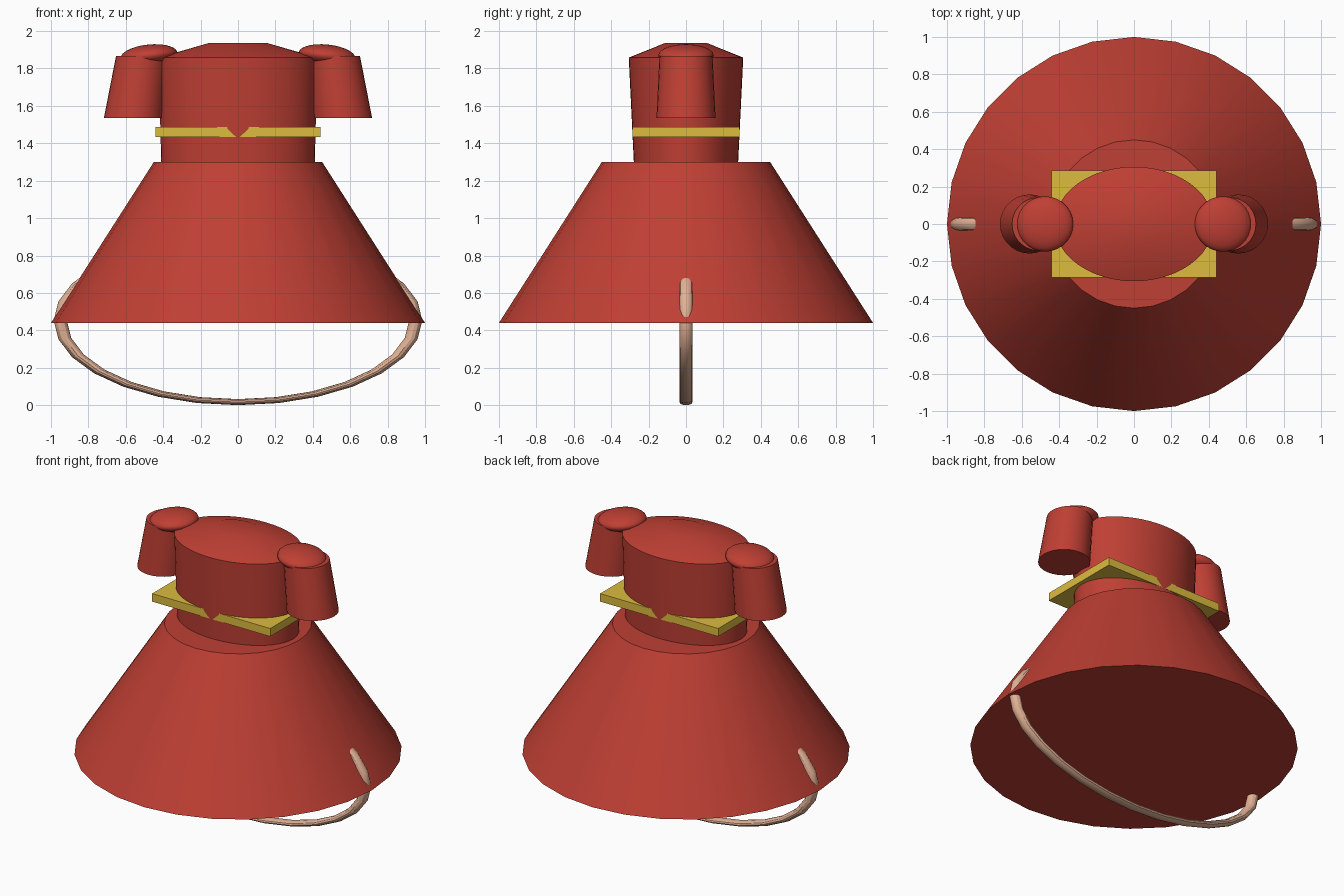
import bpy, bmesh, math
from mathutils import Matrix, Vector

if "Cube" in bpy.data.objects:
    bpy.data.objects.remove(bpy.data.objects["Cube"])


def material(name, rgb):
    m = bpy.data.materials.new(name)
    m.diffuse_color = (*rgb, 1)
    m.use_nodes = True
    m.node_tree.nodes["Principled BSDF"].inputs["Base Color"].default_value = m.diffuse_color
    return m


RED = material("red_cloth", (0.52, 0.05, 0.034))
GOLD = material("gold", (0.72, 0.5, 0.05))
SKIN = material("skin", (0.76, 0.44, 0.30))


def finish(obj, mat, smooth=True):
    obj.data.materials.append(mat)
    if smooth:
        bpy.ops.object.select_all(action='DESELECT')
        obj.select_set(True)
        bpy.context.view_layer.objects.active = obj
        bpy.ops.object.shade_smooth_by_angle(angle=math.radians(30))
    return obj


def loft(name, rings, sides, mat):
    """Closed body from elliptical rings (centre_x, z, radius_x, radius_y)."""
    bm = bmesh.new()
    loops = []
    for cx, z, rx, ry in rings:
        loops.append([bm.verts.new((cx + rx * math.cos(2 * math.pi * i / sides),
                                    ry * math.sin(2 * math.pi * i / sides), z))
                      for i in range(sides)])
    for a, b in zip(loops, loops[1:]):
        for i in range(sides):
            j = (i + 1) % sides
            bm.faces.new((a[i], a[j], b[j], b[i]))
    bm.faces.new(loops[0][::-1])
    bm.faces.new(loops[-1])
    bmesh.ops.recalc_face_normals(bm, faces=bm.faces)
    me = bpy.data.meshes.new(name)
    bm.to_mesh(me)
    bm.free()
    obj = bpy.data.objects.new(name, me)
    bpy.context.collection.objects.link(obj)
    return finish(obj, mat)


# Skirt and torso
loft("skirt", [(0, 0.44, 1.0, 1.0), (0, 1.30, 0.45, 0.45)], 28, RED)
loft("torso", [(0, 1.28, 0.41, 0.278), (0, 1.858, 0.425, 0.306),
               (0, 1.935, 0.16, 0.115)], 48, RED)

# Square belt
bpy.ops.mesh.primitive_cube_add(size=1, location=(0, 0, 1.461))
belt = bpy.context.object
belt.name = "belt"
belt.scale = (0.88, 0.57, 0.054)
finish(belt, GOLD, smooth=False)

# Sleeves with flattened shoulder caps
for side, label in ((-1, "left"), (1, "right")):
    loft(label + "_sleeve", [(side * 0.557, 1.535, 0.16, 0.158),
                             (side * 0.512, 1.868, 0.14, 0.142)], 28, RED)
    bpy.ops.mesh.primitive_uv_sphere_add(segments=28, ring_count=14, radius=1,
                                         location=(side * 0.476, 0, 1.87))
    cap = bpy.context.object
    cap.name = label + "_shoulder"
    cap.scale = (0.152, 0.148, 0.058)
    cap.rotation_euler = (0, side * math.radians(6), 0)
    finish(cap, RED)

# Flattened hoop under the skirt
bpy.ops.mesh.primitive_torus_add(major_segments=28, minor_segments=12,
                                 major_radius=0.95, minor_radius=0.035)
hoop = bpy.context.object
hoop.name = "hoop"
hoop.data.transform(Matrix.Diagonal((1, 0.4605, 1, 1)))
hoop.data.transform(Matrix.Rotation(math.radians(90), 4, 'X'))
hoop.location = (0, 0, 0.4536)
finish(hoop, SKIN)
